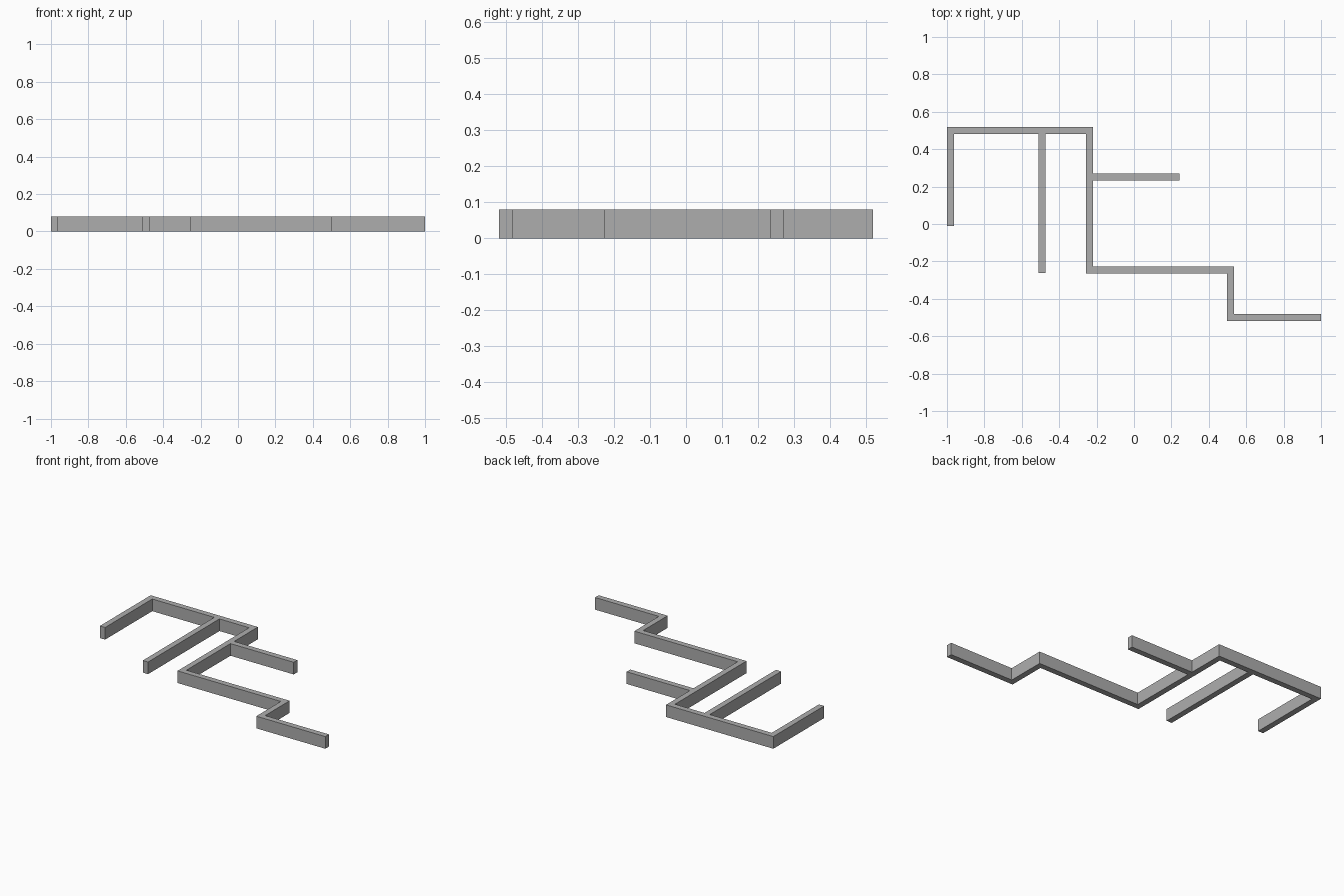
import bpy
import bmesh
from mathutils import Vector

HEIGHT = 0.08
HALF = 0.019  # half the wall thickness

cube = bpy.data.objects.get("Cube")
if cube:
    bpy.data.objects.remove(cube, do_unlink=True)

GREY = (0.42, 0.42, 0.42, 1)
plaster = bpy.data.materials.new("wall grey")
plaster.use_nodes = True
plaster.diffuse_color = GREY
plaster.node_tree.nodes["Principled BSDF"].inputs["Base Color"].default_value = GREY


def wall(name, path):
    """Upright wall of constant thickness with mitred corners along a centre line."""
    pts = [Vector(p) for p in path]
    dirs = [(b - a).normalized() for a, b in zip(pts, pts[1:])]
    left, right = [], []
    for i, p in enumerate(pts):
        touching = dirs[max(i - 1, 0):i + 1]
        normals = {(round(-d.y), round(d.x)) for d in touching}
        offset = sum((Vector(n) for n in normals), Vector((0, 0))) * HALF
        left.append(p + offset)
        right.append(p - offset)

    bm = bmesh.new()
    outline = [bm.verts.new((v.x, v.y, 0)) for v in right + left[::-1]]
    base = bm.faces.new(outline)
    top = bmesh.ops.extrude_face_region(bm, geom=[base], use_keep_orig=True)
    verts = [g for g in top["geom"] if isinstance(g, bmesh.types.BMVert)]
    bmesh.ops.translate(bm, verts=verts, vec=(0, 0, HEIGHT))
    bmesh.ops.recalc_face_normals(bm, faces=bm.faces)

    mesh = bpy.data.meshes.new(name)
    bm.to_mesh(mesh)
    bm.free()
    mesh.materials.append(plaster)
    obj = bpy.data.objects.new(name, mesh)
    bpy.context.collection.objects.link(obj)


# Continuous stepped wall from the right end round to the left end
wall("main_wall", [(-0.981, -0.01), (-0.981, 0.5), (-0.237, 0.5), (-0.237, -0.245),
                   (0.516, -0.245), (0.516, -0.5), (1, -0.5)])

# Branch walls butting against the main wall
wall("long_partition", [(-0.491, 0.5 - HALF), (-0.491, -0.263)])
wall("short_partition", [(-0.237 + HALF, 0.252), (0.243, 0.252)])
